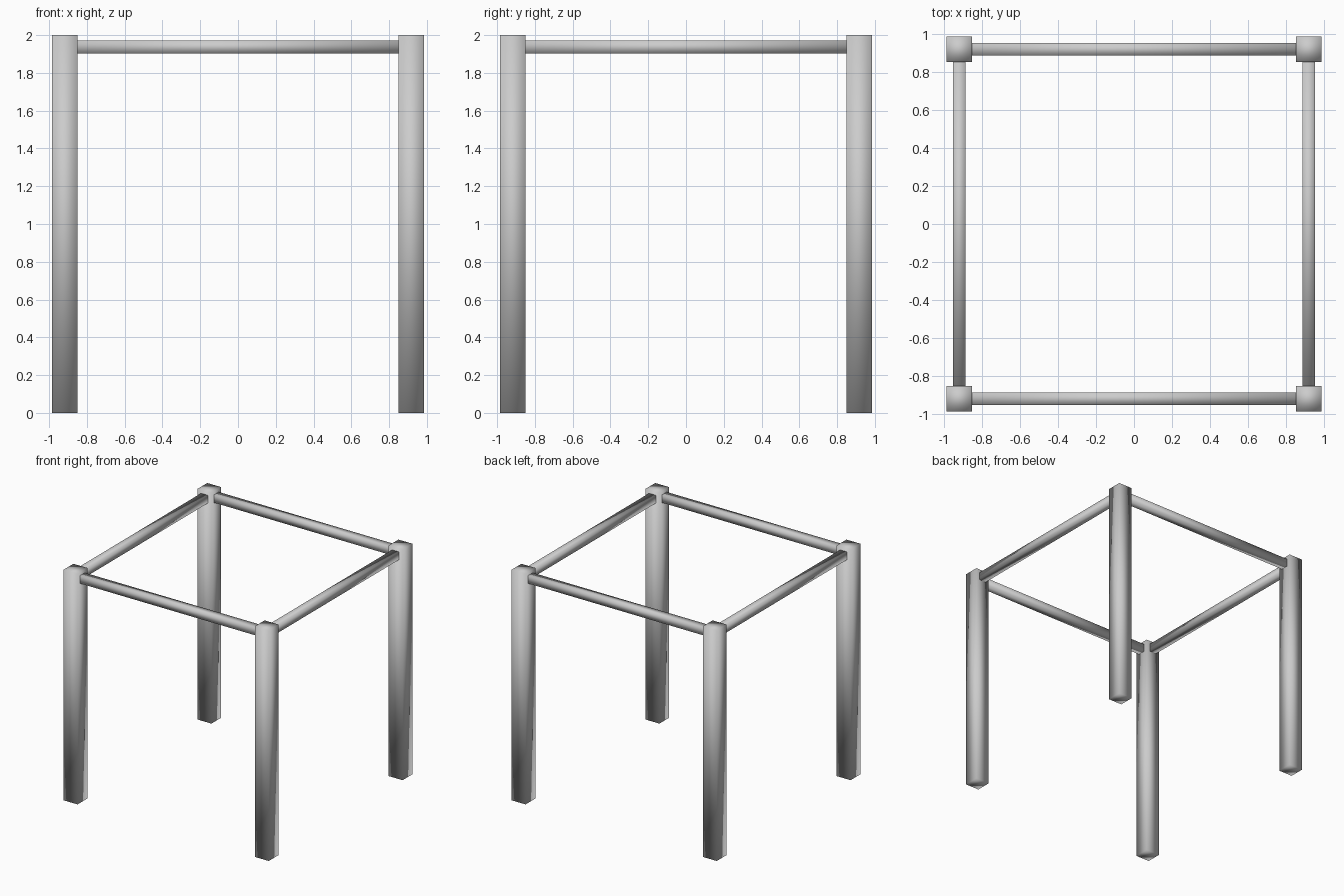
import bpy

if "Cube" in bpy.data.objects:
    bpy.data.objects.remove(bpy.data.objects["Cube"])

HEIGHT = 2.0
LEG = 0.133       # leg thickness
RAIL = 0.067      # rail thickness
CENTRE = 0.917    # distance of leg and rail axes from the middle
RAIL_Z = 1.937


def box(name, location, size):
    bpy.ops.mesh.primitive_cube_add(size=1, location=location)
    obj = bpy.context.object
    obj.name = name
    obj.scale = size
    bpy.ops.object.transform_apply(location=False, rotation=False, scale=True)
    bpy.ops.object.shade_smooth()  # soft shading across the corners
    return obj


# Four square legs
for y_name, sy in (("front", -1), ("back", 1)):
    for x_name, sx in (("left", -1), ("right", 1)):
        box(f"{y_name}_{x_name}_leg", (sx * CENTRE, sy * CENTRE, HEIGHT / 2),
            (LEG, LEG, HEIGHT))

# Four thin rails between the inner leg faces
span = 2 * CENTRE - LEG
for name, s in (("front", -1), ("back", 1)):
    box(f"{name}_rail", (0, s * CENTRE, RAIL_Z), (span, RAIL, RAIL))
for name, s in (("left", -1), ("right", 1)):
    box(f"{name}_rail", (s * CENTRE, 0, RAIL_Z), (RAIL, span, RAIL))
